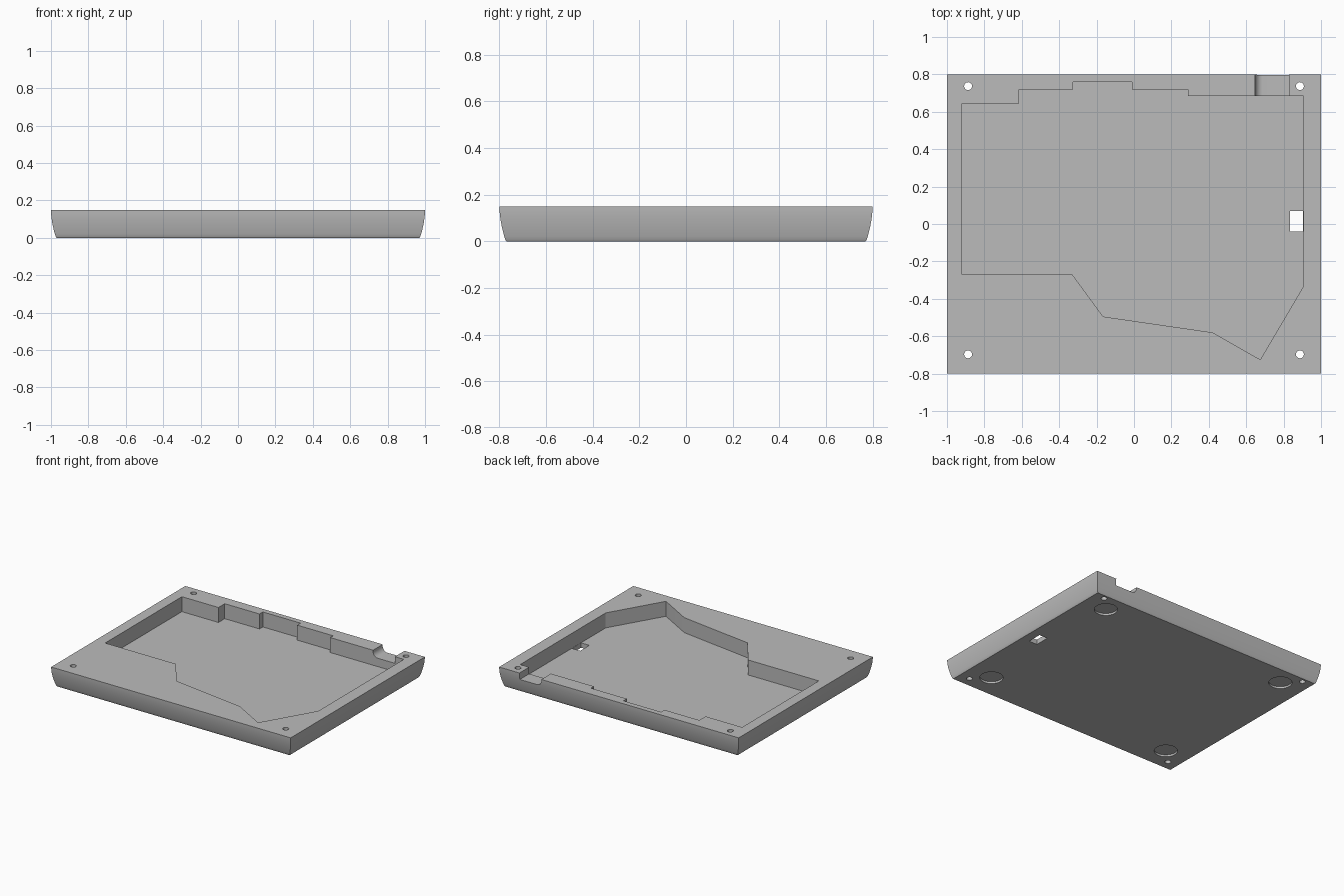
import bpy, bmesh, math
from mathutils import Vector

cube = bpy.data.objects.get("Cube")
if cube:
    bpy.data.objects.remove(cube, do_unlink=True)

HEIGHT = 0.15
FLOOR = 0.037

grey = bpy.data.materials.new("mid_grey")
grey.use_nodes = True
grey.diffuse_color = (0.5, 0.5, 0.5, 1)
grey.node_tree.nodes["Principled BSDF"].inputs["Base Color"].default_value = (0.5, 0.5, 0.5, 1)


def make_object(name, bm):
    bmesh.ops.recalc_face_normals(bm, faces=bm.faces)
    mesh = bpy.data.meshes.new(name)
    bm.to_mesh(mesh)
    bm.free()
    mesh.materials.append(grey)
    obj = bpy.data.objects.new(name, mesh)
    bpy.context.collection.objects.link(obj)
    return obj


def prism(name, points, offset):
    """Extrude a closed outline of 3D points along an offset."""
    bm = bmesh.new()
    face = bm.faces.new([bm.verts.new(p) for p in points])
    new = bmesh.ops.extrude_face_region(bm, geom=[face])["geom"]
    verts = [g for g in new if isinstance(g, bmesh.types.BMVert)]
    bmesh.ops.translate(bm, vec=Vector(offset), verts=verts)
    return make_object(name, bm)


def circle(x, y, z, r, n=40):
    return [(x + r * math.cos(2 * math.pi * i / n),
             y + r * math.sin(2 * math.pi * i / n), z) for i in range(n)]


def cut(target, cutter):
    """Subtract the cutter for good, then discard it."""
    mod = target.modifiers.new("cut", "BOOLEAN")
    mod.operation = "DIFFERENCE"
    mod.solver = "EXACT"
    mod.object = cutter
    graph = bpy.context.evaluated_depsgraph_get()
    mesh = bpy.data.meshes.new_from_object(target.evaluated_get(graph))
    target.modifiers.clear()
    target.data = mesh
    bpy.data.objects.remove(cutter, do_unlink=True)


# Tray body: stacked rectangles following the curved side profile
bm = bmesh.new()
STEPS = 10
levels = [(0.0, 0.030)]
for i in range(STEPS + 1):
    t = i / STEPS
    levels.append((0.007 + (HEIGHT - 0.007) * t, 0.025 * (1 - t) ** 1.8))
rings = []
for z, inset in levels:
    x, y = 1 - inset, 0.8 - inset
    rings.append([bm.verts.new((sx * x, sy * y, z))
                  for sx, sy in ((-1, -1), (1, -1), (1, 1), (-1, 1))])
for low, high in zip(rings, rings[1:]):
    for i in range(4):
        j = (i + 1) % 4
        bm.faces.new((low[i], low[j], high[j], high[i]))
bm.faces.new(rings[0])
bm.faces.new(rings[-1])
body = make_object("tray_body", bm)

# Main pocket with stepped back edge and angled front edge
outline = [(-0.92, 0.645), (-0.615, 0.645), (-0.615, 0.72), (-0.325, 0.72),
           (-0.325, 0.76), (-0.01, 0.76), (-0.01, 0.72), (0.29, 0.72),
           (0.29, 0.685), (0.905, 0.685), (0.905, -0.335), (0.675, -0.725),
           (0.42, -0.58), (-0.165, -0.495), (-0.33, -0.27), (-0.92, -0.27)]
cut(body, prism("pocket_cutter", [(x, y, FLOOR) for x, y in outline], (0, 0, 0.3)))

# Cable notch through the back wall, rounded on one side
R = 0.04
notch_z = HEIGHT - 0.05
profile = [(0.83, 0.3), (0.83, notch_z)]
for i in range(9):
    a = math.pi / 2 * i / 8
    profile.append((0.648 + R - R * math.sin(a), notch_z + R - R * math.cos(a)))
profile.append((0.648, 0.3))
cut(body, prism("notch_cutter", [(x, 0.66, z) for x, z in profile], (0, 0.3, 0)))

# Rectangular window through the floor
window = [(0.835, -0.04), (0.904, -0.04), (0.904, 0.07), (0.835, 0.07)]
cut(body, prism("window_cutter", [(x, y, -0.1) for x, y in window], (0, 0, 0.16)))

# Corner screw holes and round foot recesses underneath
for sx in (-1, 1):
    for hole_y, foot_y in ((0.737, 0.63), (-0.697, -0.59)):
        cut(body, prism("hole_cutter", circle(sx * 0.887, hole_y, -0.1, 0.021), (0, 0, 0.4)))
        cut(body, prism("foot_cutter", circle(sx * 0.78, foot_y, -0.1, 0.08), (0, 0, 0.115)))

# Smooth the curved sides and keep hard edges
bpy.ops.object.select_all(action="DESELECT")
body.select_set(True)
bpy.context.view_layer.objects.active = body
bpy.ops.object.shade_smooth_by_angle(angle=math.radians(25))
